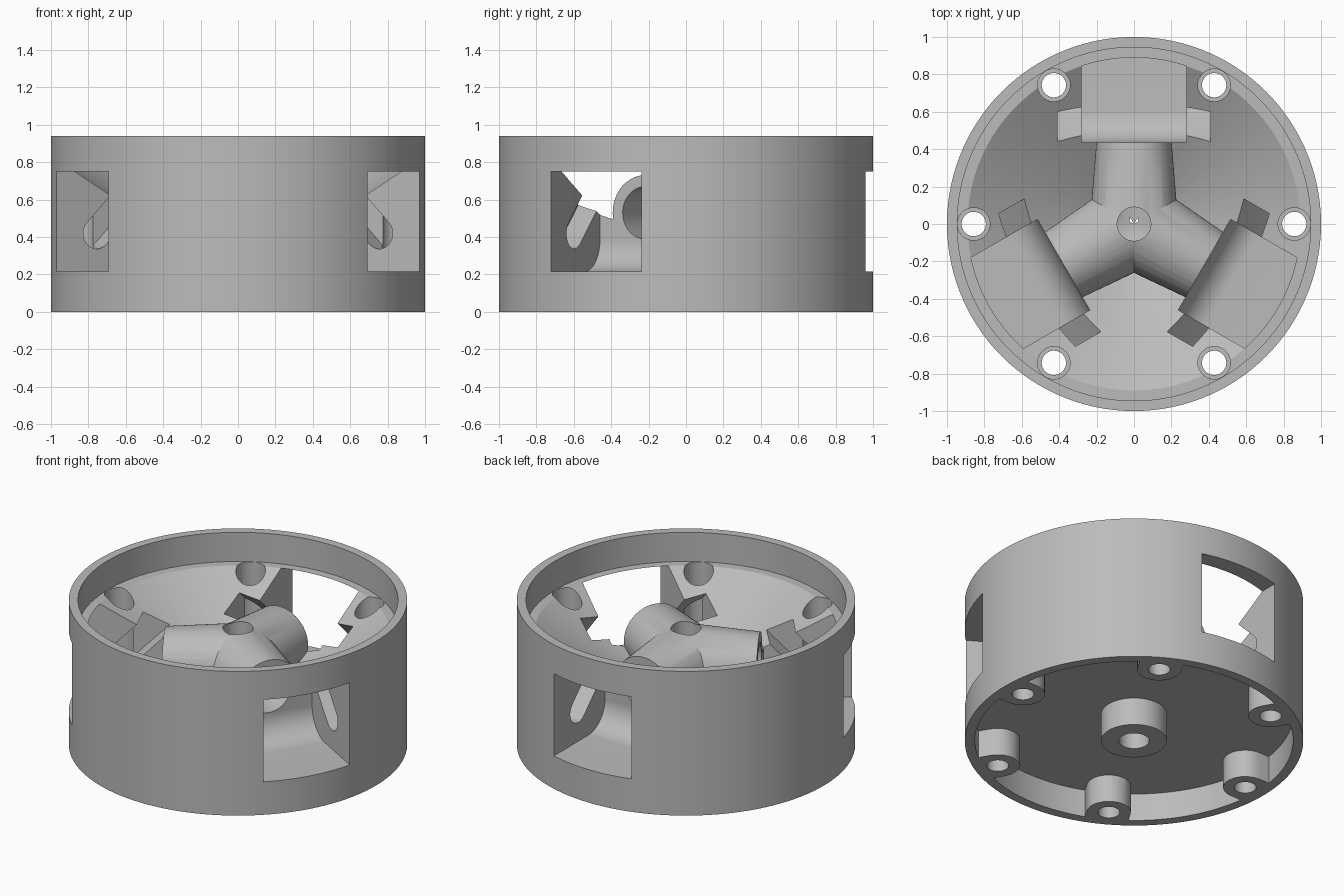
import bpy, bmesh, math
from mathutils import Matrix, Vector

cube = bpy.data.objects.get("Cube")
if cube:
    bpy.data.objects.remove(cube)

grey = bpy.data.materials.new("plain grey")
grey.use_nodes = True
colour = (0.5, 0.5, 0.5, 1)
grey.diffuse_color = colour
grey.node_tree.nodes["Principled BSDF"].inputs["Base Color"].default_value = colour


def finish(name, bm):
    bmesh.ops.recalc_face_normals(bm, faces=bm.faces[:])
    mesh = bpy.data.meshes.new(name)
    bm.to_mesh(mesh)
    bm.free()
    mesh.materials.append(grey)
    ob = bpy.data.objects.new(name, mesh)
    bpy.context.scene.collection.objects.link(ob)
    return ob


def turn(degrees):
    return Matrix.Rotation(math.radians(degrees), 4, 'Z')


def turned(bm, profile, matrix=Matrix(), steps=48, ring=False):
    """Turn a radius/height profile; a ring joins its ends, a solid caps them."""
    loops = []
    for r, z in profile:
        angles = [2 * math.pi * i / steps for i in range(steps)]
        loops.append([bm.verts.new(matrix @ Vector((r * math.cos(a), r * math.sin(a), z)))
                      for a in angles])
    pairs = list(zip(loops, loops[1:]))
    if ring:
        pairs.append((loops[-1], loops[0]))
    else:
        bm.faces.new(loops[0])
        bm.faces.new(loops[-1])
    for low, high in pairs:
        for i in range(steps):
            j = (i + 1) % steps
            bm.faces.new((low[i], low[j], high[j], high[i]))


def prism(bm, points, along, matrix):
    """Extrude a flat outline along a vector."""
    ends = [[bm.verts.new(matrix @ (Vector(p) + shift)) for p in points]
            for shift in (Vector(), Vector(along))]
    for end in ends:
        bm.faces.new(end)
    for i in range(len(points)):
        j = (i + 1) % len(points)
        bm.faces.new((ends[0][i], ends[0][j], ends[1][j], ends[1][i]))


def arc(cx, cy, radius, a0, a1, n=14):
    angles = [math.radians(a0 + (a1 - a0) * i / n) for i in range(n + 1)]
    return [(cx + radius * math.cos(a), cy + radius * math.sin(a)) for a in angles]


def combine(target, tool, operation):
    mod = target.modifiers.new("join", 'BOOLEAN')
    mod.operation, mod.solver, mod.object = operation, 'EXACT', tool
    bpy.context.view_layer.update()
    graph = bpy.context.evaluated_depsgraph_get()
    result = bpy.data.meshes.new_from_object(target.evaluated_get(graph))
    target.modifiers.clear()
    target.data = result
    bpy.data.objects.remove(tool)


LEDGE, AXIS, POST = 0.75, 0.53, 0.857
arms = (90, 210, 330)
posts = range(0, 360, 60)
lay_flat = Matrix.Translation((0, 0, AXIS)) @ Matrix.Rotation(math.pi / 2, 4, 'Y')

# Round shell with a conical bowl above and a recess below
bm = bmesh.new()
turned(bm, [(0.05, 0.18), (0.94, 0.18), (0.94, 0), (1, 0), (1, 0.94), (0.945, 0.94),
            (0.945, LEDGE), (0.89, LEDGE), (0.05, 0.23)], steps=120, ring=True)
body = finish("housing", bm)

# Screw posts and hub boss under the floor
bm = bmesh.new()
outline = [(0.965, 0.13, 0)] + [(x, y, 0) for x, y in arc(POST, 0, 0.13, 90, 270)]
outline.append((0.965, -0.13, 0))
for angle in posts:
    prism(bm, outline, (0, 0, 0.21), turn(angle))
turned(bm, [(0.195, 0), (0.195, 0.22)])
combine(body, finish("posts", bm), 'UNION')

# Three tapered tubes meeting at the hub
tubes = []
for angle in arms:
    bm = bmesh.new()
    turned(bm, [(0.237, 0), (0.2, 0.45)], turn(angle) @ lay_flat, 64)
    tubes.append(finish("tube", bm))
hub = tubes[0]
for tube in tubes[1:]:
    combine(hub, tube, 'UNION')
combine(body, hub, 'UNION')

# Pockets with a rounded inner floor, open through the wall
bm = bmesh.new()
side = arc(0.605, 0.385, 0.17, 180, 270) + [(1.1, 0.215), (1.1, LEDGE), (0.435, LEDGE)]
for angle in arms:
    prism(bm, [(r, -0.28, z) for r, z in side], (0, 0.56, 0), turn(angle))
combine(body, finish("pockets", bm), 'DIFFERENCE')

# Slanted axle slots on both sides of each pocket
bm = bmesh.new()
slot = arc(0.71, 0.42, 0.083, 225, 405)
slot += [(r - 0.283, z + 0.283) for r, z in (slot[-1], slot[0])]
for angle in arms:
    for sign in (-1, 1):
        prism(bm, [(r, sign * 0.27, z) for r, z in slot], (0, sign * 0.14, 0), turn(angle))
combine(body, finish("axle_slots", bm), 'DIFFERENCE')

# Tube bores
bm = bmesh.new()
for angle in arms:
    turned(bm, [(0.14, 0.085), (0.14, 0.6)], turn(angle) @ lay_flat)
combine(body, finish("bores", bm), 'DIFFERENCE')

# Stepped screw holes and the centre hole
bm = bmesh.new()
for angle in posts:
    turned(bm, [(0.065, -0.1), (0.065, 0.25), (0.087, 0.25), (0.087, 0.85)],
           turn(angle) @ Matrix.Translation((POST, 0, 0)), 40)
turned(bm, [(0.09, -0.1), (0.09, 1)])
combine(body, finish("holes", bm), 'DIFFERENCE')

bpy.ops.object.select_all(action='DESELECT')
body.select_set(True)
bpy.context.view_layer.objects.active = body
bpy.ops.object.shade_smooth_by_angle(angle=math.radians(30))
